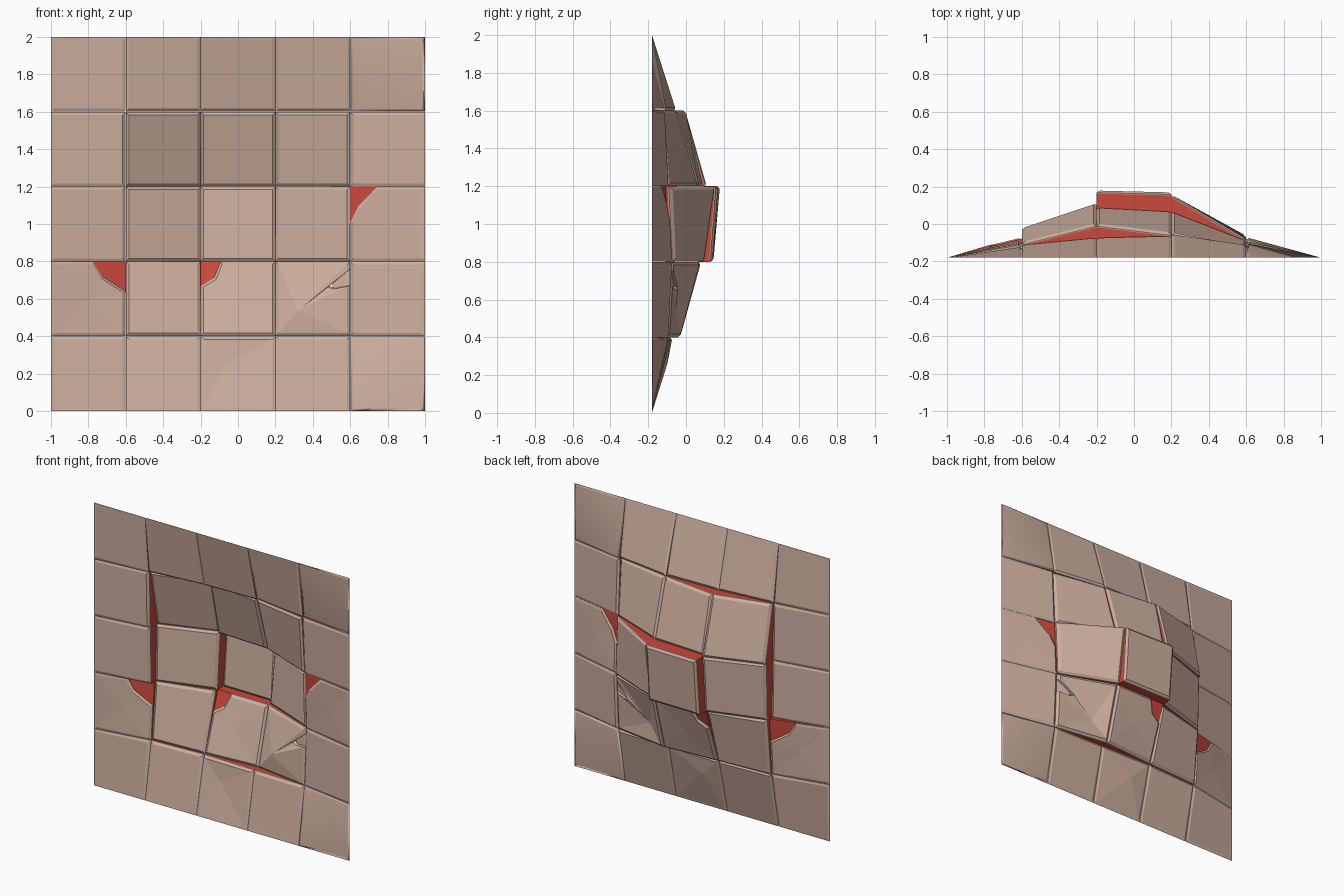
import bpy, bmesh
from mathutils import Vector

if "Cube" in bpy.data.objects:
    bpy.data.objects.remove(bpy.data.objects["Cube"])

EDGE, T, GAP, BEV = -0.18, 0.035, 0.0004, 0.016
XS = [-1, -0.6, -0.2, 0.2, 0.6, 1]
ZS = [2, 1.6, 1.2, 0.8, 0.4, 0]
E = EDGE
# rear height of every tile at its corners: top left, top right, low left, low right
ROW1 = [(E, E, E, -.12), (E, E, -.11, -.07), (E, E, -.07, -.06),
        (E, E, -.05, -.11), (E, E, -.10, E)]
ROW2 = [(E, -.11, E, -.10), (-.10, .0, -.02, .115), (.0, -.05, .09, .07),
        (-.05, -.12, .07, -.09), (-.11, E, -.09, E)]
ROW3 = [(E, -.10, E, -.09), (-.03, .11, -.04, .08), (.18, .17, .145, .14),
        (.16, -.08, .10, -.06), (-.09, E, -.07, E)]
ROW4 = [(E, -.06, E, -.09), (-.04, .06, -.08, -.06), (.08, .08, -.06, -.03),
        (.08, -.07, -.03, -.09), (-.07, E, -.09, E)]
ROW5 = [(E, -.09, E, E), (-.09, -.07, E, E), (-.07, -.08, E, E),
        (-.08, -.09, E, E), (-.09, E, E, E)]
ROWS = [ROW1, ROW2, ROW3, ROW4, ROW5]


def material(name, rgb):
    m = bpy.data.materials.new(name)
    m.diffuse_color = (*rgb, 1)
    m.use_nodes = True
    m.node_tree.nodes["Principled BSDF"].inputs["Base Color"].default_value = m.diffuse_color
    return m


CLAY = material("clay", (0.61, 0.425, 0.345))
RED = material("red_core", (0.60, 0.065, 0.045))


def corner(r, c, k):
    """Height and thickness at corner k of tile (r, c); border is paper thin."""
    border = (r + k // 2) in (0, 5) or (c + k % 2) in (0, 5)
    return Vector((ROWS[r][c][k], 0 if border else T))


def point(r, c, u, v, depth):
    """World point on a tile; u right, v down, depth 0 rear skin, 1 front skin."""
    a = corner(r, c, 0).lerp(corner(r, c, 1), u)
    b = corner(r, c, 2).lerp(corner(r, c, 3), u)
    h, t = a.lerp(b, v)
    return Vector((XS[c] + 0.4 * u, h - t * depth, ZS[r] - 0.4 * v))


SQUARE = [(0, 0), (1, 0), (1, 1), (0, 1)]
# chipped tiles: outlines in tile space
CHIPS = {
    (3, 0): [(0, 0), (.56, 0), (.68, .2), (1, .4), (1, 1), (0, 1)],
    (3, 2): [(.27, 0), (1, 0), (1, 1), (0, 1), (0, .33), (.18, .22)],
    (2, 4): [(.36, 0), (1, 0), (1, 1), (0, 1), (0, .48), (.1, .27)],
    (3, 3): [(0, 0), (1, 0), (1, .1), (.72, .33), (.8, .36), (1, .32),
             (1, 1), (0, 1)],
}
DENTS = {(3, 3): (.3, .66, -.035), (4, 2): (.35, .35, .012)}
# backing patches behind the chips: u range, v range, colour
PATCHES = {
    (3, 0): (.54, 1, 0, .42, RED), (3, 2): (0, .29, 0, .35, RED),
    (2, 4): (0, .38, 0, .5, RED), (3, 3): (.76, 1, .06, .37, CLAY),
}


def finish(bm, name, mat, smooth=False):
    me = bpy.data.meshes.new(name)
    bm.to_mesh(me)
    bm.free()
    me.materials.append(mat)
    for p in me.polygons:
        p.use_smooth = smooth
    bpy.context.collection.objects.link(bpy.data.objects.new(name, me))


def tile(r, c):
    """Thin slab with bevelled rim on both skins, tapering at the wall border."""
    outline = CHIPS.get((r, c), SQUARE)
    cu, cv, dent = DENTS.get((r, c), (.5, .5, 0))
    g = GAP / 0.4

    def rim(u, v):
        lo_u, hi_u = (0 if c == 0 else g), (1 if c == 4 else 1 - g)
        lo_v, hi_v = (0 if r == 0 else g), (1 if r == 4 else 1 - g)
        return min(max(u, lo_u), hi_u), min(max(v, lo_v), hi_v)

    k = 1 - 2 * BEV / 0.4
    outer = [rim(u, v) for u, v in outline]
    inner = [(.5 + (u - .5) * k, .5 + (v - .5) * k) for u, v in outer]
    bm = bmesh.new()
    rings = [[bm.verts.new(point(r, c, u, v, d)) for u, v in pts]
             for pts, d in ((inner, 0), (outer, .35), (outer, .65), (inner, 1))]
    n = len(outline)
    for a, b in zip(rings, rings[1:]):
        for i in range(n):
            j = (i + 1) % n
            bm.faces.new((a[i], a[j], b[j], b[i]))
    for ring, d in ((rings[0], 0), (rings[3], 1)):
        if outline is SQUARE and not dent:
            bm.faces.new(ring)
            continue
        mid = bm.verts.new(point(r, c, cu, cv, d) + Vector((0, dent, 0)))
        for i in range(n):
            bm.faces.new((ring[i], ring[(i + 1) % n], mid))
    bmesh.ops.remove_doubles(bm, verts=bm.verts, dist=1e-5)
    bmesh.ops.recalc_face_normals(bm, faces=bm.faces)
    finish(bm, f"tile_{r + 1}_{c + 1}", CLAY, (r, c) in ((0, 4), (4, 4)))


def quad(bm, *pts):
    bm.faces.new([bm.verts.new(p) for p in pts])


for r in range(5):
    for c in range(5):
        tile(r, c)

# red core: step walls between neighbouring tiles
core = bmesh.new()
for r in range(5):
    for c in range(5):
        if c < 4:
            quad(core, point(r, c, 1, 0, .5), point(r, c, 1, 1, .5),
                 point(r, c + 1, 0, 1, .5), point(r, c + 1, 0, 0, .5))
        if r < 4:
            quad(core, point(r, c, 0, 1, .5), point(r, c, 1, 1, .5),
                 point(r + 1, c, 1, 0, .5), point(r + 1, c, 0, 0, .5))
bmesh.ops.remove_doubles(core, verts=core.verts, dist=1e-5)
finish(core, "red_core_walls", RED)

# sheets seen through the chipped corners
for (r, c), (u0, u1, v0, v1, mat) in PATCHES.items():
    bm = bmesh.new()
    quad(bm, *[point(r, c, u, v, .5)
               for u, v in ((u0, v0), (u1, v0), (u1, v1), (u0, v1))])
    finish(bm, f"chip_backing_{r + 1}_{c + 1}", mat)
